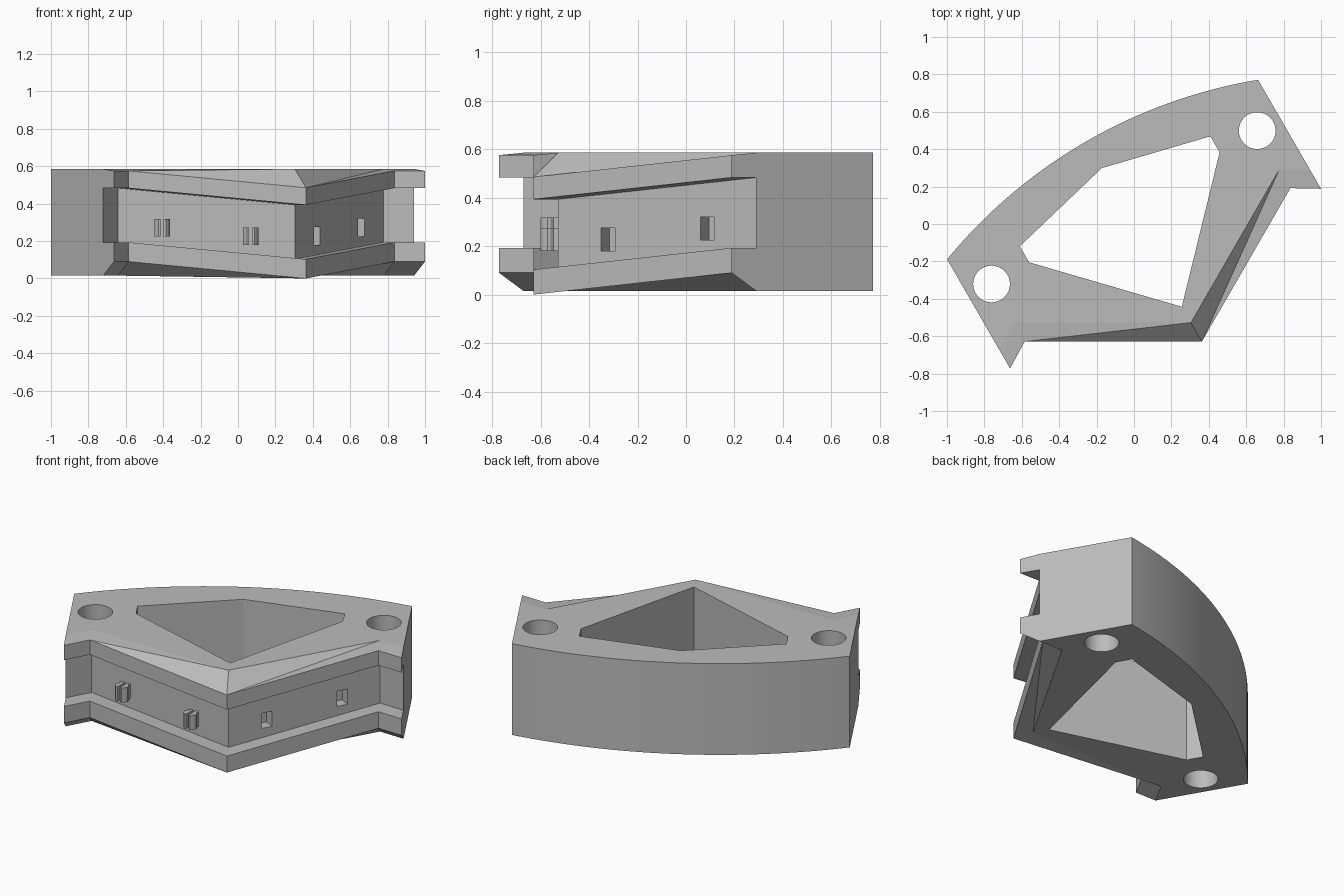
import bpy, bmesh, math
from mathutils import Matrix, Vector

cube = bpy.data.objects.get("Cube")
if cube:
    bpy.data.objects.remove(cube)

TURN = Matrix.Rotation(math.radians(30), 4, 'Z')
INSET = 0.117                      # groove depth along the symmetry axis
BASE, TOP = 0.015, 0.585

grey = bpy.data.materials.new("plain_grey")
grey.use_nodes = True
grey.diffuse_color = (0.5, 0.5, 0.5, 1)
grey.node_tree.nodes["Principled BSDF"].inputs["Base Color"].default_value = (0.5, 0.5, 0.5, 1)


def make(name, bm, matrix=Matrix()):
    bmesh.ops.transform(bm, matrix=matrix, verts=bm.verts)
    bmesh.ops.recalc_face_normals(bm, faces=bm.faces)
    mesh = bpy.data.meshes.new(name)
    bm.to_mesh(mesh)
    bm.free()
    mesh.materials.append(grey)
    ob = bpy.data.objects.new(name, mesh)
    bpy.context.collection.objects.link(ob)
    return ob


def prism(name, points, z0, z1, matrix=Matrix()):
    bm = bmesh.new()
    face = bm.faces.new([bm.verts.new((x, y, z0)) for x, y in points])
    up = bmesh.ops.extrude_face_region(bm, geom=[face])["geom"]
    bmesh.ops.translate(bm, vec=(0, 0, z1 - z0),
                        verts=[v for v in up if isinstance(v, bmesh.types.BMVert)])
    return make(name, bm, matrix)


# Body: front edge points are (across, along axis, height offset of the lips)
half = [(-0.96, -0.337, 0.0), (-0.82, -0.252, 0.0)]
front = half + [(0, -0.726, -0.09)] + [(-u, v, h) for u, v, h in reversed(half)]
# rings from bottom to top: (inset?, height, follows the lip slope?)
rings = [(1, BASE, 0), (0, 0.09, 1), (0, 0.193, 1), (1, 0.193, 1),
         (1, 0.483, 1), (0, 0.483, 1), (0, 0.575, 1), (1, TOP, 0)]
bm = bmesh.new()
grid = [[bm.verts.new((u, v + INSET * inset, z + h * slope)) for u, v, h in front]
        for inset, z, slope in rings]
for j in range(len(rings) - 1):
    for i in range(len(front) - 1):
        a, b = grid[j][i], grid[j][i + 1]
        c, d = grid[j + 1][i + 1], grid[j + 1][i]
        if j in (0, 6):
            bm.faces.new((a, b, c))
            bm.faces.new((a, c, d))
        else:
            bm.faces.new((a, b, c, d))

# Curved back wall
SPAN, SAG, SEGS = 0.96, 0.174, 48
radius = (SPAN ** 2 + SAG ** 2) / (2 * SAG)
sweep = math.asin(SPAN / radius)
arc = []
for k in range(SEGS + 1):
    t = sweep * (1 - 2 * k / SEGS)
    u, v = radius * math.sin(t), 0.336 + SAG - radius * (1 - math.cos(t))
    arc.append([bm.verts.new((u, v, z)) for z in (BASE, TOP)])
for p, q in zip(arc, arc[1:]):
    bm.faces.new((p[0], q[0], q[1], p[1]))
bm.faces.new([r[-1] for r in grid] + [arc[0][1], arc[0][0]])
bm.faces.new([r[0] for r in grid] + [arc[-1][1], arc[-1][0]])
bm.faces.new(grid[0] + [p[0] for p in arc])
bm.faces.new(grid[-1] + [p[1] for p in arc])
body = make("bracket_body", bm, TURN)

# Cutters: central window, two bolt holes, two sockets
window = [(0, 0.345), (0.588, 0.202), (0.588, 0.103), (0, -0.511),
          (-0.588, 0.103), (-0.588, 0.202)]
cutters = [prism("window_cutter", window, -0.2, 0.8, TURN)]
for side in (-1, 1):
    ring = [(side * 0.82 + 0.098 * math.cos(math.tau * k / 96),
             0.103 + 0.098 * math.sin(math.tau * k / 96)) for k in range(96)]
    cutters.append(prism("bolt_hole_cutter", ring, -0.2, 0.8, TURN))

corner = TURN @ Vector((0, -0.726 + INSET, 0))
SPOTS = [(0.237, 0.18), (0.71, 0.225)]          # distance from corner, height
right_wall = Matrix.Translation(corner) @ Matrix.Rotation(math.radians(60), 4, 'Z')
for along, z in SPOTS:
    box = [(along - 0.033, -0.05), (along + 0.033, -0.05),
           (along + 0.033, 0.07), (along - 0.033, 0.07)]
    cutters.append(prism("socket_cutter", box, z, z + 0.095, right_wall))

for cutter in cutters:
    mod = body.modifiers.new("cut", 'BOOLEAN')
    mod.operation, mod.solver, mod.object = 'DIFFERENCE', 'EXACT', cutter
    bpy.context.view_layer.objects.active = body
    bpy.ops.object.modifier_apply(modifier=mod.name)
for cutter in cutters:
    bpy.data.objects.remove(cutter)

# Split snap pegs on the other groove wall
arm = [(0.008, 0.01), (0.008, -0.07), (0.02, -0.072), (0.032, -0.06),
       (0.042, -0.043), (0.04, -0.032), (0.03, -0.02), (0.03, 0.01)]
pegs = []
for along, z in SPOTS:
    for side in (-1, 1):
        place = Matrix.Translation(corner - Vector((along, 0, 0)))
        pegs.append(prism("snap_peg_arm", [(side * x, y) for x, y in arm],
                          z, z + 0.092, place))

# Smooth only the curved walls
for ob in [body] + pegs:
    bpy.ops.object.select_all(action='DESELECT')
    ob.select_set(True)
    bpy.context.view_layer.objects.active = ob
    bpy.ops.object.shade_smooth_by_angle(angle=math.radians(4))
